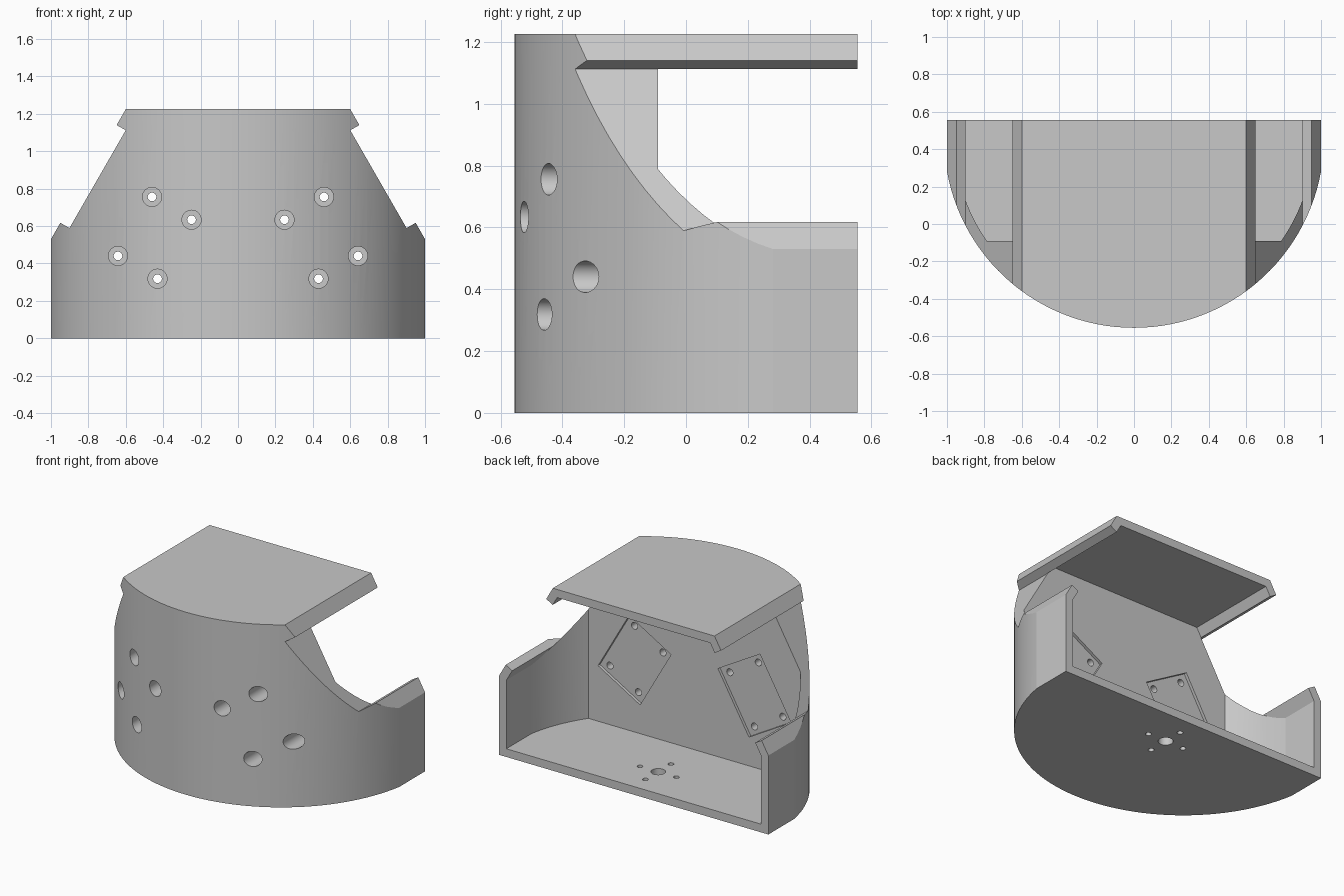
import bpy, bmesh, math
from mathutils import Matrix, Vector

cube = bpy.data.objects.get("Cube")
if cube:
    bpy.data.objects.remove(cube, do_unlink=True)

ARC_Y, RADIUS, BACK, HEIGHT, WALL = 0.461, 1.016, 0.555, 1.225, 0.055
FRONT_IN = -0.09      # inner face of the flat front wall


def add_object(name, bm):
    bmesh.ops.recalc_face_normals(bm, faces=bm.faces)
    mesh = bpy.data.meshes.new(name)
    bm.to_mesh(mesh)
    bm.free()
    ob = bpy.data.objects.new(name, mesh)
    bpy.context.scene.collection.objects.link(ob)
    return ob


def prism(name, points, lo, hi, axis):
    """Extrude a plan (axis z) or a front profile (axis y) from lo to hi."""
    bm = bmesh.new()
    put = (lambda p: (p[0], p[1], lo)) if axis == "z" else (lambda p: (p[0], lo, p[1]))
    face = bm.faces.new([bm.verts.new(put(p)) for p in points])
    new = bmesh.ops.extrude_face_region(bm, geom=[face])["geom"]
    move = Vector((0, 0, hi - lo)) if axis == "z" else Vector((0, hi - lo, 0))
    bmesh.ops.translate(bm, vec=move, verts=[v for v in new if isinstance(v, bmesh.types.BMVert)])
    return add_object(name, bm)


def cylinder(name, radius, centre, depth, axis):
    bm = bmesh.new()
    turn = Matrix.Rotation(math.pi / 2, 4, "X") if axis == "y" else Matrix()
    bmesh.ops.create_cone(bm, cap_ends=True, segments=48, radius1=radius, radius2=radius,
                          depth=depth, matrix=Matrix.Translation(centre) @ turn)
    return add_object(name, bm)


def combine(target, cutter, operation="DIFFERENCE"):
    """Apply a boolean and discard the cutter."""
    cutter.hide_render = True
    mod = target.modifiers.new("cut", "BOOLEAN")
    mod.operation, mod.object, mod.solver = operation, cutter, "EXACT"
    bpy.context.view_layer.update()
    graph = bpy.context.evaluated_depsgraph_get()
    mesh = bpy.data.meshes.new_from_object(target.evaluated_get(graph))
    target.modifiers.clear()
    target.data = mesh
    bpy.data.objects.remove(cutter, do_unlink=True)


def plan(radius, half, back, steps=56):
    """Bowed front with straight sides."""
    a = math.asin(half / radius)
    angles = [-a + 2 * a * i / steps for i in range(steps + 1)]
    arc = [(radius * math.sin(t), ARC_Y - radius * math.cos(t)) for t in angles]
    return arc + [(half, back), (-half, back)]


def slope(t, inset=0.0):
    """Point on the sloping shoulder, t measured down from the top edge."""
    return (0.6 + 0.499 * t - 0.867 * inset, HEIGHT - 0.867 * t - 0.499 * inset)


# Outer block with bowed front
body = prism("housing_shell", plan(RADIUS, 1.0, BACK), 0, HEIGHT, "z")

# Hollow interior, open at the back
cavity = prism("cavity", plan(RADIUS - WALL, 1 - WALL, 1.0), WALL, HEIGHT - WALL, "z")
half = [slope(-0.2, WALL), slope(1.2, WALL), (slope(1.2, WALL)[0], -0.2)]
outline = half + [(-x, z) for x, z in reversed(half)]
combine(cavity, prism("cavity_limit", outline, FRONT_IN, 2, "y"), "INTERSECT")
combine(body, cavity)

# Sloping shoulders with a side window through each
notch = WALL + 0.001
side = [slope(-0.2), slope(0.098), slope(0.098, notch), slope(0.701, notch),
        slope(0.701), slope(1.0), (1.5, slope(1.0)[1]), (1.5, 1.5)]
for s in (1, -1):
    combine(body, prism("shoulder_cut", [(s * x, z) for x, z in side], -1, 1, "y"))

# Tilted mounting pockets with counterbored screw holes
long_dir, short_dir = Vector((0.5, -0.866)), Vector((0.866, 0.5))
for s in (1, -1):
    def spot(u, v):
        p = Vector((0.445, 0.537)) + short_dir * u + long_dir * v
        return (s * p.x, p.y)
    corners = [spot(u * 0.18, v * 0.23) for u, v in ((-1, -1), (1, -1), (1, 1), (-1, 1))]
    combine(body, prism("pocket", corners, FRONT_IN - 0.02, 0.1, "y"))
    for u in (-0.122, 0.122):
        for v in (-0.182, 0.182):
            x, z = spot(u, v)
            combine(body, cylinder("screw_hole", 0.023, (x, -0.3, z), 0.8, "y"))
            combine(body, cylinder("counterbore", 0.051, (x, -0.57, z), 0.8, "y"))

# Floor opening with four screw holes around it
combine(body, cylinder("floor_hole", 0.045, (0, 0.295, 0), 0.3, "z"))
for k in range(4):
    a = k * math.pi / 2
    at = (0.135 * math.cos(a), 0.295 + 0.135 * math.sin(a), 0)
    combine(body, cylinder("floor_screw_hole", 0.018, at, 0.3, "z"))

# Single grey finish
grey = bpy.data.materials.new("plain_grey")
grey.use_nodes = True
colour = (0.58, 0.58, 0.58, 1)
grey.diffuse_color = colour
grey.node_tree.nodes["Principled BSDF"].inputs["Base Color"].default_value = colour
body.data.materials.clear()
body.data.materials.append(grey)
for p in body.data.polygons:
    p.material_index = 0

for ob in bpy.context.selected_objects:
    ob.select_set(False)
body.select_set(True)
bpy.context.view_layer.objects.active = body
bpy.ops.object.shade_smooth_by_angle(angle=math.radians(9))
